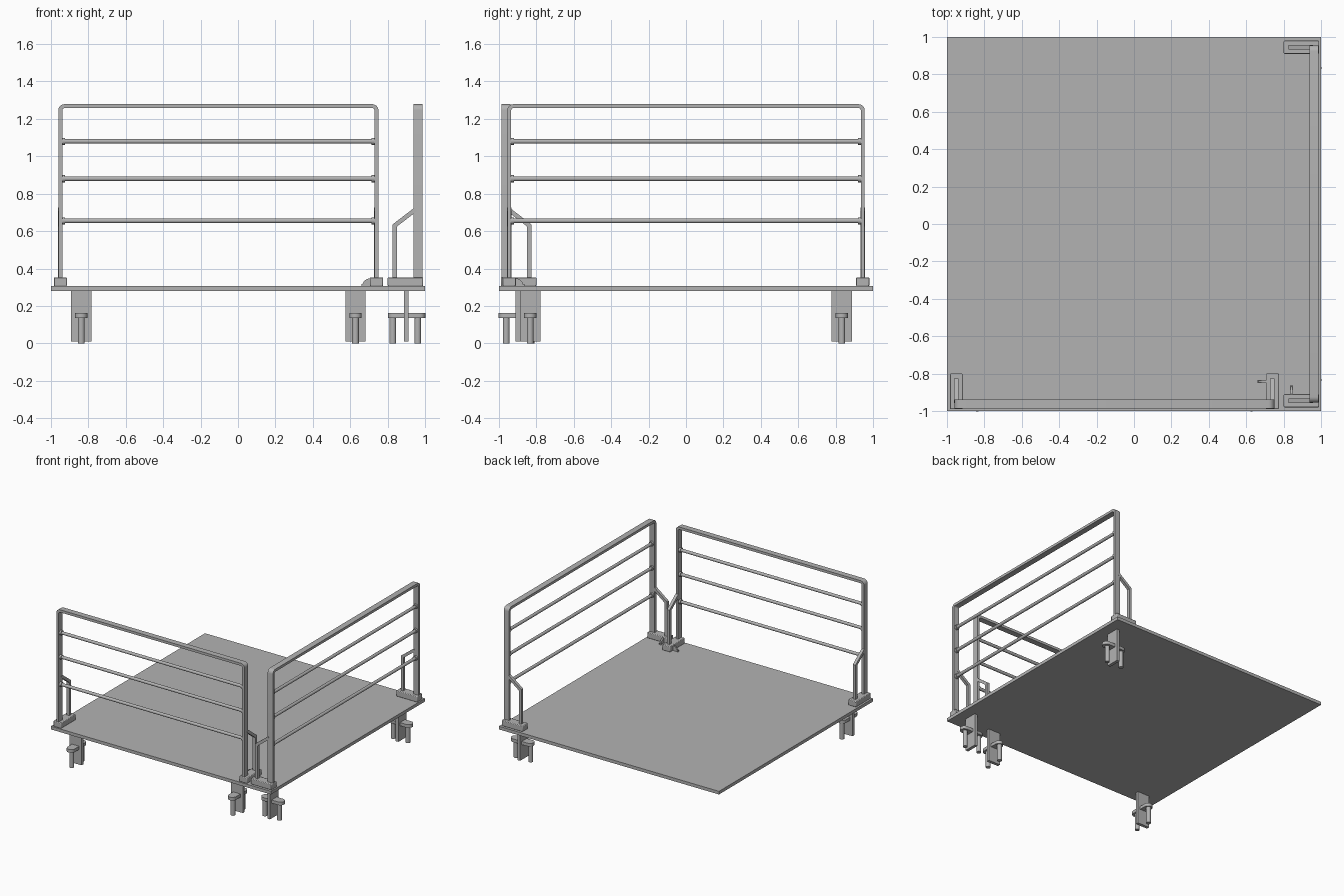
import bpy, bmesh, math
from mathutils import Matrix, Vector

if "Cube" in bpy.data.objects:
    bpy.data.objects.remove(bpy.data.objects["Cube"])

steel = bpy.data.materials.new("steel_grey")
steel.use_nodes = True
GREY = (0.45, 0.45, 0.45, 1)
steel.diffuse_color = GREY
steel.node_tree.nodes["Principled BSDF"].inputs["Base Color"].default_value = GREY


def finish(name, bm, place, bevel=0.0):
    """Turn a bmesh into a placed, shaded object."""
    bmesh.ops.recalc_face_normals(bm, faces=bm.faces)
    bm.transform(place)
    mesh = bpy.data.meshes.new(name)
    bm.to_mesh(mesh)
    bm.free()
    mesh.materials.append(steel)
    ob = bpy.data.objects.new(name, mesh)
    bpy.context.collection.objects.link(ob)
    if bevel:
        mod = ob.modifiers.new("soft_edges", "BEVEL")
        mod.width, mod.segments = bevel, 2
    bpy.ops.object.select_all(action="DESELECT")
    ob.select_set(True)
    bpy.context.view_layer.objects.active = ob
    bpy.ops.object.shade_smooth_by_angle(angle=math.radians(35))
    return ob


def box(name, place, lo, hi, bevel=0.0):
    lo, hi = Vector(lo), Vector(hi)
    bm = bmesh.new()
    bmesh.ops.create_cube(bm, size=1, matrix=Matrix.Translation((lo + hi) / 2)
                          @ Matrix.Diagonal((*(hi - lo), 1)))
    return finish(name, bm, place, bevel)


def rod(name, place, a, b, radius):
    a, b = Vector(a), Vector(b)
    bm = bmesh.new()
    turn = (b - a).to_track_quat("Z", "Y").to_matrix().to_4x4()
    bmesh.ops.create_cone(bm, cap_ends=True, segments=20, radius1=radius, radius2=radius,
                          depth=(b - a).length,
                          matrix=Matrix.Translation((a + b) / 2) @ turn)
    return finish(name, bm, place)


def prism(name, place, outline, offset):
    """Extrude a closed 3D outline along an offset."""
    bm = bmesh.new()
    face = bm.faces.new([bm.verts.new(p) for p in outline])
    out = bmesh.ops.extrude_face_region(bm, geom=[face])
    moved = [v for v in out["geom"] if isinstance(v, bmesh.types.BMVert)]
    bmesh.ops.translate(bm, verts=moved, vec=offset)
    return finish(name, bm, place)


def thicken(path, width):
    """Outline of a mitred bar following a 2D path."""
    pts = [Vector(p) for p in path]
    left, right = [], []
    for i, p in enumerate(pts):
        d0 = (p - pts[i - 1]).normalized() if i else (pts[1] - p).normalized()
        d1 = (pts[i + 1] - p).normalized() if i + 1 < len(pts) else d0
        n0, n1 = Vector((-d0.y, d0.x)), Vector((-d1.y, d1.x))
        m = (n0 + n1).normalized()
        m *= width / 2 / m.dot(n0)
        left.append(p + m)
        right.append(p - m)
    return left + right[::-1]


def arc(cx, cz, r, start, end, steps=6):
    angles = [math.radians(start + (end - start) * i / steps) for i in range(steps + 1)]
    return [(cx + r * math.cos(a), cz + r * math.sin(a)) for a in angles]


def clamp(name, place, x):
    """Hanging plate with a round-ended crossbar and two bolts."""
    box(name + "_plate", place, (x - 0.054, -0.912, 0.01), (x + 0.054, -0.887, 0.285))
    ends = arc(x, -0.835, 0.033, 0, 180, 10) + arc(x, -0.969, 0.033, 180, 360, 10)
    prism(name + "_crossbar", place, [(px, py, 0.135) for px, py in ends], (0, 0, 0.026))
    for label, y in (("outer", -0.961), ("inner", -0.828)):
        rod(f"{name}_{label}_bolt", place, (x, y, 0), (x, y, 0.14), 0.018)


def railing(name, place, half, hook_side):
    """Railing along local x, standing on the local -y edge."""
    # Flat-bar hoop with rounded top corners
    r, top = 0.022, 1.268
    path = ([(-half, 0.32)] + arc(r - half, top - r, r, 180, 90)
            + arc(half - r, top - r, r, 90, 0) + [(half, 0.32)])
    prism(name + "_hoop", place, [(p.x, -0.987, p.y) for p in thicken(path, 0.021)],
          (0, 0.048, 0))

    # Round middle rails with end collars
    for label, z in (("upper", 1.08), ("middle", 0.88), ("lower", 0.655)):
        rod(f"{name}_{label}_rail", place, (-half, -0.963, z), (half, -0.963, z), 0.0125)
        for s in (-1, 1):
            rod(f"{name}_{label}_collar", place, (s * (half - 0.026), -0.963, z),
                (s * (half - 0.008), -0.963, z), 0.019)

    # Feet, braces and clamps at both ends
    for s, label in ((-1, "left"), (1, "right")):
        part, x = f"{name}_{label}", s * half
        box(part + "_foot", place, (x - 0.035, -0.99, 0.305), (x + 0.035, -0.8, 0.353), 0.005)
        brace = thicken([(-0.838, 0.32), (-0.838, 0.63), (-0.95, 0.716)], 0.023)
        prism(part + "_brace", place, [(x - 0.012, p.x, p.y) for p in brace], (0.024, 0, 0))
        clamp(part + "_clamp", place, s * (half - 0.112))

    # Quarter-round locking tab beside the corner foot
    inner = hook_side * (half - 0.034)
    tab = [(0, 0.305)] + arc(0, 0.305, 0.042, 0, 90)
    prism(name + "_locking_tab", place,
          [(inner - hook_side * a, -0.848, z) for a, z in tab], (0, 0.012, 0))
    tip = inner - hook_side * 0.044
    box(name + "_tab_end", place, (tip - 0.003, -0.851, 0.305), (tip + 0.003, -0.833, 0.318))


# Deck
box("deck", Matrix.Identity(4), (-1, -1, 0.281), (1, 1, 0.307))

# Front and left-side railings
railing("front_railing", Matrix.Translation((-0.105, 0, 0)), 0.845, 1)
railing("side_railing", Matrix.Rotation(math.pi / 2, 4, "Z"), 0.945, -1)
